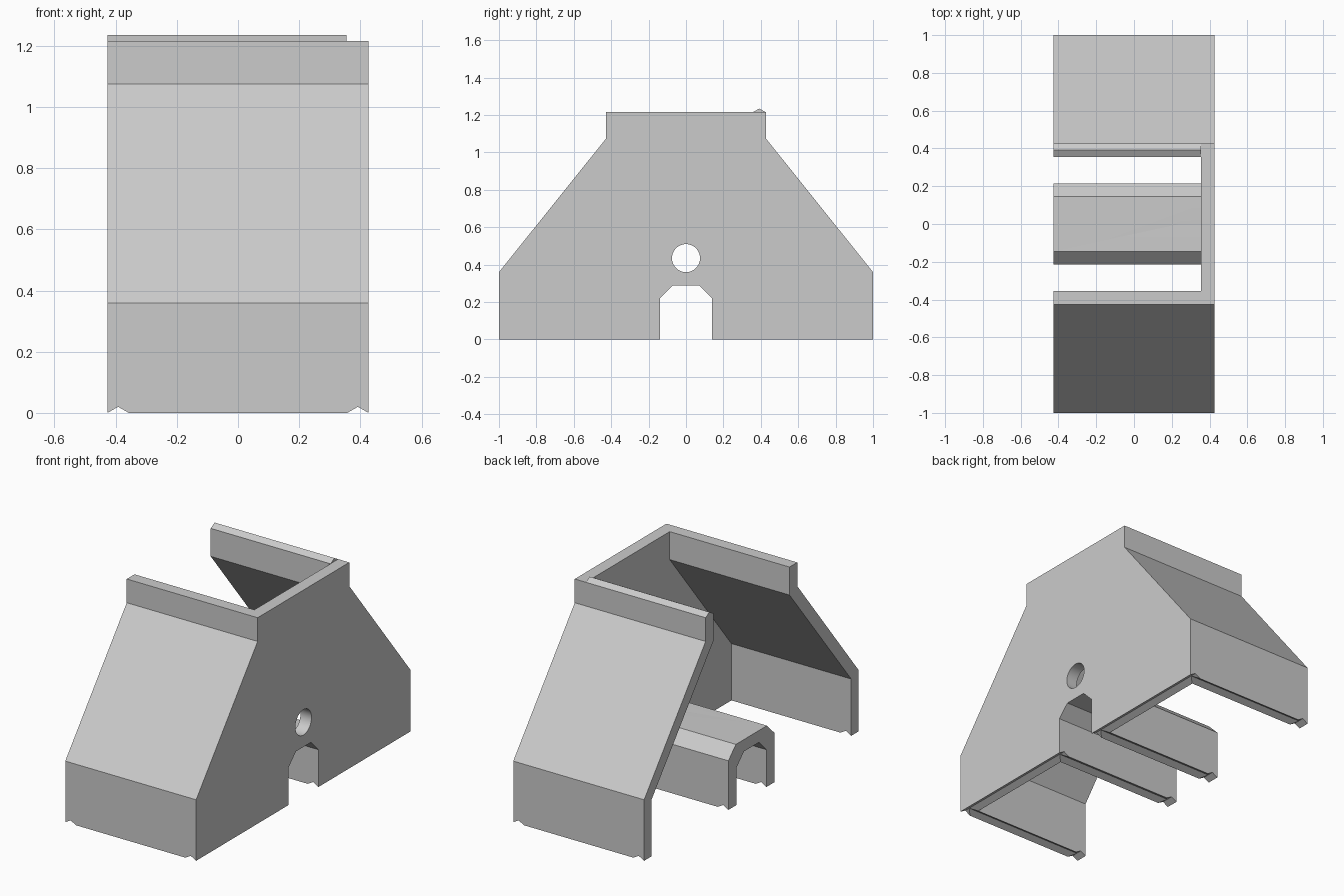
import bpy
import bmesh
import math
from mathutils import Matrix

cube = bpy.data.objects.get("Cube")
if cube:
    bpy.data.objects.remove(cube, do_unlink=True)

grey = bpy.data.materials.new("light_grey")
grey.use_nodes = True
grey.diffuse_color = (0.6, 0.6, 0.6, 1)
grey.node_tree.nodes["Principled BSDF"].inputs["Base Color"].default_value = (0.6, 0.6, 0.6, 1)

WIDTH = 0.427    # half width along x
PLATE = 0.355    # inner face of the end plate
DEPTH = 0.02     # groove and ridge height


def add_object(name, bm):
    bmesh.ops.recalc_face_normals(bm, faces=bm.faces)
    mesh = bpy.data.meshes.new(name)
    bm.to_mesh(mesh)
    bm.free()
    mesh.materials.append(grey)
    obj = bpy.data.objects.new(name, mesh)
    bpy.context.collection.objects.link(obj)
    return obj


def prism(name, profile, start, end, along="x"):
    """Extrude a (side, z) profile along x or y."""
    bm = bmesh.new()
    if along == "x":
        verts = [bm.verts.new((start, s, z)) for s, z in profile]
        step = (end - start, 0, 0)
    else:
        verts = [bm.verts.new((s, start, z)) for s, z in profile]
        step = (0, end - start, 0)
    face = bm.faces.new(verts)
    new = bmesh.ops.extrude_face_region(bm, geom=[face])["geom"]
    bmesh.ops.translate(bm, vec=step, verts=[v for v in new if isinstance(v, bmesh.types.BMVert)])
    return add_object(name, bm)


def mirrored(half):
    """Close a half profile by repeating it on the other side."""
    return half + [(-s, z) for s, z in reversed(half)]


def cut(target, cutter):
    cutter.hide_render = True
    mod = target.modifiers.new("cut", "BOOLEAN")
    mod.operation = "DIFFERENCE"
    mod.solver = "EXACT"
    mod.object = cutter
    bpy.context.view_layer.update()
    graph = bpy.context.evaluated_depsgraph_get()
    mesh = bpy.data.meshes.new_from_object(target.evaluated_get(graph))
    target.modifiers.clear()
    target.data = mesh
    bpy.data.objects.remove(cutter, do_unlink=True)


# Tapered block
shell = prism("shell", mirrored([(1, 0), (1, 0.36), (0.427, 1.075), (0.427, 1.215)]), -WIDTH, WIDTH)

# Cavity, leaving the tunnel standing in the middle
cavity = mirrored([(0.215, -0.1), (0.93, -0.1), (0.93, 0.335), (0.355, 1.05), (0.355, 1.4)])
cavity += [(-0.215, 0.29), (-0.145, 0.36), (0.145, 0.36), (0.215, 0.29)]
cut(shell, prism("cavity", cavity, -0.6, PLATE))

# Tunnel opening
opening = mirrored([(0.14, -0.1), (0.14, 0.22), (0.07, 0.29)])
cut(shell, prism("opening", opening, -0.6, 0.6))

# Round hole in the end plate
bm = bmesh.new()
turn = Matrix.Translation((0.39, 0, 0.435)) @ Matrix.Rotation(math.pi / 2, 4, "Y")
bmesh.ops.create_cone(bm, cap_ends=True, segments=48, radius1=0.075, radius2=0.075, depth=0.3, matrix=turn)
cut(shell, add_object("hole", bm))


# V grooves under the walls
def groove(centre):
    return [(centre, DEPTH), (centre - 0.07, -DEPTH), (centre + 0.07, -DEPTH)]


for x in (-0.392, 0.392):
    cut(shell, prism("groove", groove(x), -1.2, 1.2, "y"))
for y in (-0.965, -0.178, 0.178, 0.965):
    cut(shell, prism("groove", groove(y), -0.392, 0.392))

# Locating ridge along the rear top edge
prism("top_ridge", [(0.357, 1.215), (0.392, 1.215 + DEPTH), (0.427, 1.215)], -WIDTH, PLATE)

for obj in bpy.context.collection.objects:
    if obj.name == "shell":
        bpy.ops.object.select_all(action="DESELECT")
        bpy.context.view_layer.objects.active = obj
        obj.select_set(True)
        bpy.ops.object.shade_smooth_by_angle(angle=math.radians(15))
